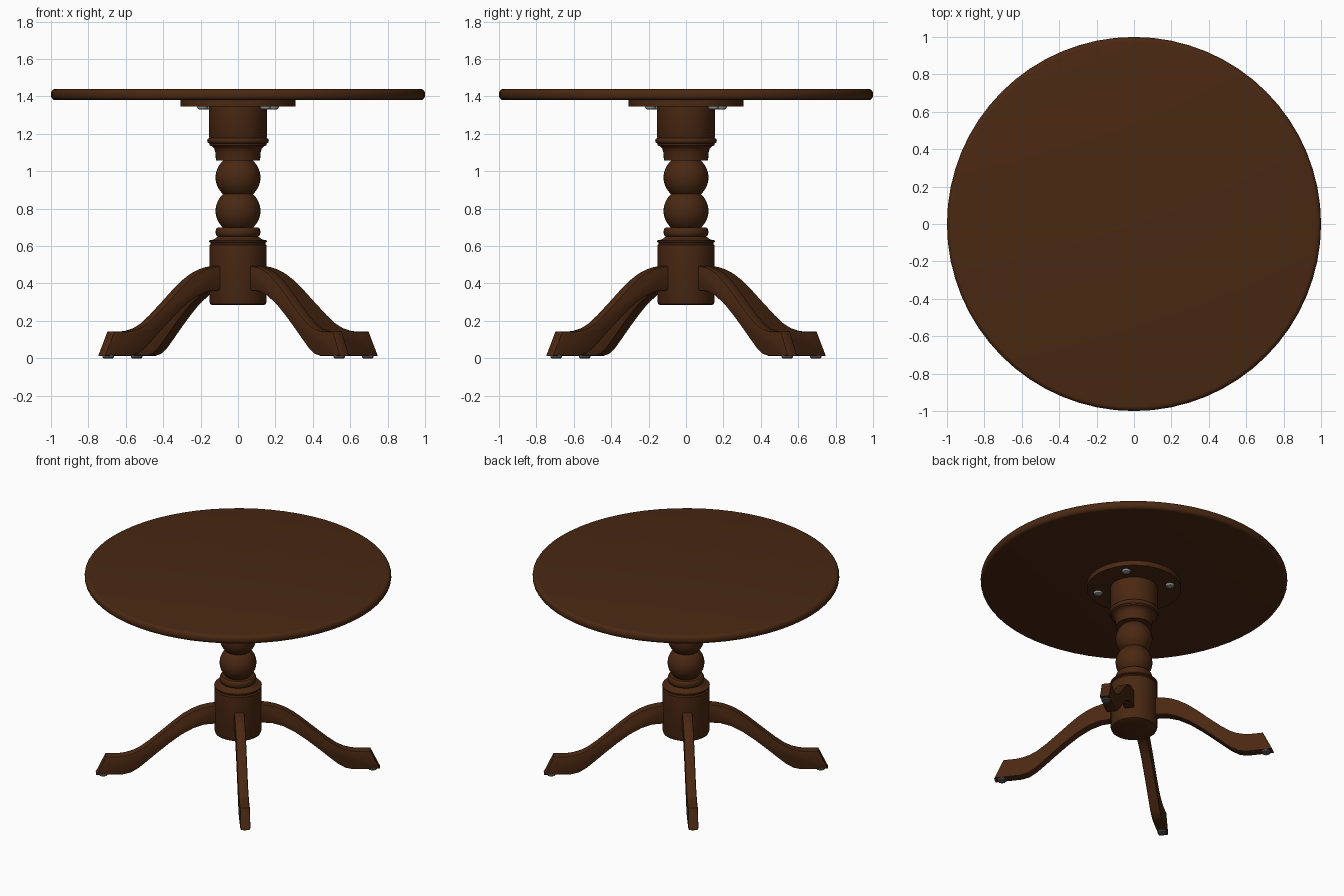
import bpy, bmesh, math
from mathutils import Matrix, Vector

if "Cube" in bpy.data.objects:
    bpy.data.objects.remove(bpy.data.objects["Cube"])


def material(name, rgb):
    m = bpy.data.materials.new(name)
    m.diffuse_color = (*rgb, 1)
    m.use_nodes = True
    m.node_tree.nodes["Principled BSDF"].inputs["Base Color"].default_value = m.diffuse_color
    return m


WOOD = material("dark brown wood", (0.068, 0.021, 0.006))
STEEL = material("steel grey", (0.32, 0.32, 0.32))
PAD = material("dark grey pad", (0.12, 0.12, 0.12))
LEG_ANGLES = [math.radians(38 + 90 * i) for i in range(4)]


def finish(bm, name, mat, smooth=35):
    bmesh.ops.recalc_face_normals(bm, faces=bm.faces)
    me = bpy.data.meshes.new(name)
    bm.to_mesh(me)
    bm.free()
    ob = bpy.data.objects.new(name, me)
    bpy.context.collection.objects.link(ob)
    me.materials.append(mat)
    bpy.ops.object.select_all(action='DESELECT')
    ob.select_set(True)
    bpy.context.view_layer.objects.active = ob
    bpy.ops.object.shade_smooth_by_angle(angle=math.radians(smooth))
    return ob


def lathe(name, profile, mat, sides, location=(0, 0, 0)):
    """Turn an (r, z) profile around z, capping both ends."""
    bm = bmesh.new()
    rings = [[bm.verts.new((r * math.cos(2 * math.pi * i / sides) + location[0],
                            r * math.sin(2 * math.pi * i / sides) + location[1],
                            z + location[2])) for i in range(sides)]
             for r, z in profile]
    for a, b in zip(rings, rings[1:]):
        for i in range(sides):
            j = (i + 1) % sides
            bm.faces.new((a[i], a[j], b[j], b[i]))
    bm.faces.new(rings[0])
    bm.faces.new(rings[-1])
    return finish(bm, name, mat)


def arc(r, z, rr, rz, a0, a1, n):
    """Elliptical arc of profile points, angles in degrees."""
    return [(r + rr * math.cos(math.radians(a0 + (a1 - a0) * i / n)),
             z + rz * math.sin(math.radians(a0 + (a1 - a0) * i / n)))
            for i in range(n + 1)]


# Round top with softened rim
lathe("table_top", arc(0.975, 1.405, 0.025, 0.025, -90, 0, 4)
      + arc(0.975, 1.415, 0.025, 0.025, 0, 90, 4), WOOD, 64)

# Mounting plate under the top
lathe("mounting_plate", [(0.308, 1.345), (0.308, 1.38)], WOOD, 48)

# Turned column, bottom to top
column = [(0.138, 0.285), (0.148, 0.29), (0.153, 0.305), (0.153, 0.605),
          (0.146, 0.612), (0.146, 0.618), (0.155, 0.622), (0.155, 0.63),
          (0.13, 0.635), (0.112, 0.648)]
column += arc(0.105, 0.675, 0.015, 0.025, -80, 80, 6)
column += arc(0, 0.788, 0.12, 0.12, -49, 49, 14)
column += arc(0, 0.967, 0.12, 0.12, -49, 49, 14)
column += [(0.118, 1.058), (0.121, 1.10), (0.127, 1.122), (0.14, 1.134), (0.152, 1.138),
           (0.152, 1.147)]
column += arc(0.15, 1.163, 0.015, 0.015, -80, 80, 6)
column += [(0.155, 1.182), (0.155, 1.345)]
lathe("column", column, WOOD, 40)

# Curved leg outline in (distance from centre, height)
upper = [(0.10, 0.497), (0.15, 0.495), (0.20, 0.488), (0.25, 0.475), (0.30, 0.454),
         (0.36, 0.418), (0.42, 0.370), (0.50, 0.300), (0.58, 0.232), (0.64, 0.187),
         (0.69, 0.162), (0.74, 0.148), (0.78, 0.143), (0.865, 0.143)]
lower = [(0.928, 0.012), (0.75, 0.012), (0.70, 0.024), (0.65, 0.055), (0.60, 0.098),
         (0.53, 0.160), (0.45, 0.228), (0.37, 0.289), (0.29, 0.334), (0.22, 0.357),
         (0.15, 0.362), (0.10, 0.362)]
HALF = 0.033

for n, ang in enumerate(LEG_ANGLES, 1):
    turn = Matrix.Rotation(ang, 4, 'Z')
    bm = bmesh.new()
    outline = [bm.verts.new((r, -HALF, z)) for r, z in upper + lower]
    face = bm.faces.new(outline)
    ext = bmesh.ops.extrude_face_region(bm, geom=[face])
    bmesh.ops.translate(bm, vec=(0, 2 * HALF, 0),
                        verts=[v for v in ext["geom"] if isinstance(v, bmesh.types.BMVert)])
    # Chamfer the long edges
    edges = [e for e in bm.edges if e.verts[0].co.y * e.verts[1].co.y > 0]
    bmesh.ops.bevel(bm, geom=edges, offset=0.009, segments=2, profile=0.5, affect='EDGES')
    bmesh.ops.transform(bm, matrix=turn, verts=bm.verts)
    finish(bm, f"leg_{n}", WOOD)

    # Glide pad under the foot
    p = turn @ Vector((0.88, 0, 0))
    lathe(f"foot_pad_{n}", [(0.026, 0), (0.03, 0.004), (0.03, 0.014)], PAD, 20, p)

    # Screw head under the plate
    p = turn @ Vector((0.24, 0, 1.345))
    lathe(f"screw_{n}", [(0.012, -0.016), (0.024, -0.012), (0.029, -0.004), (0.029, 0.002)],
          STEEL, 16, p)
